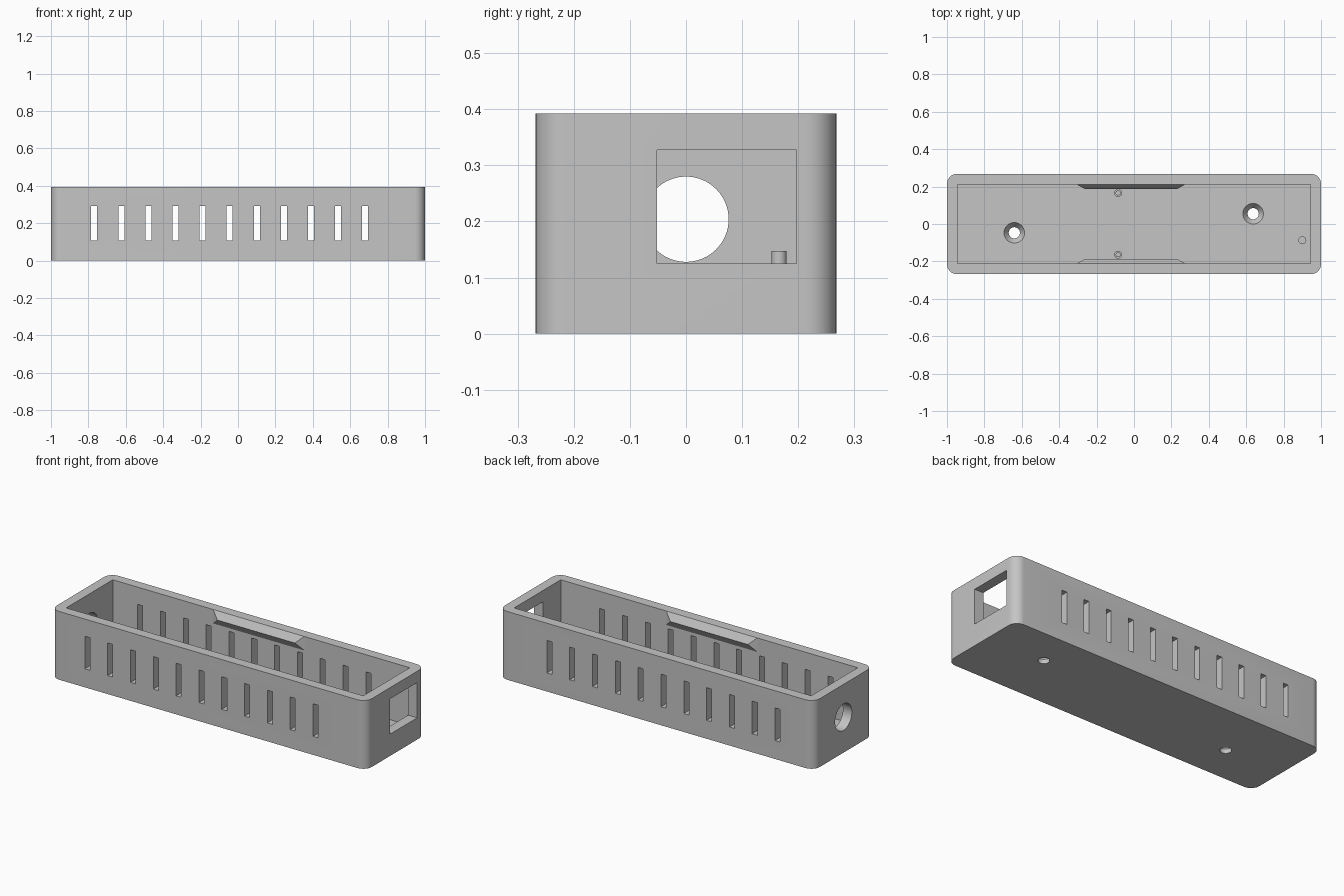
import bpy, bmesh, math
from mathutils import Matrix, Vector

if "Cube" in bpy.data.objects:
    bpy.data.objects.remove(bpy.data.objects["Cube"])

HEIGHT, FLOOR = 0.392, 0.06
grey = bpy.data.materials.new("light grey plastic")
grey.diffuse_color = (0.56, 0.56, 0.56, 1)
grey.use_nodes = True
grey.node_tree.nodes["Principled BSDF"].inputs["Base Color"].default_value = grey.diffuse_color


def finish(name, bm):
    bmesh.ops.recalc_face_normals(bm, faces=bm.faces[:])
    mesh = bpy.data.meshes.new(name)
    bm.to_mesh(mesh)
    bm.free()
    mesh.materials.append(grey)
    ob = bpy.data.objects.new(name, mesh)
    bpy.context.collection.objects.link(ob)
    return ob


def add_box(bm, x0, x1, y0, y1, z0, z1):
    m = Matrix.Translation(((x0 + x1) / 2, (y0 + y1) / 2, (z0 + z1) / 2))
    m = m @ Matrix.Diagonal((x1 - x0, y1 - y0, z1 - z0, 1))
    return bmesh.ops.create_cube(bm, size=1, matrix=m)


def add_lathe(bm, x, y, profile, n=40):
    """Closed round solid from (radius, z) pairs, bottom to top."""
    rings = [[bm.verts.new((x + r * math.cos(2 * math.pi * i / n),
                            y + r * math.sin(2 * math.pi * i / n), z))
              for i in range(n)] for r, z in profile]
    for a, b in zip(rings, rings[1:]):
        for i in range(n):
            j = (i + 1) % n
            bm.faces.new((a[i], a[j], b[j], b[i]))
    bm.faces.new(rings[0][::-1])
    bm.faces.new(rings[-1])


def smooth(ob):
    bpy.ops.object.select_all(action='DESELECT')
    ob.select_set(True)
    bpy.context.view_layer.objects.active = ob
    bpy.ops.object.shade_smooth_by_angle(angle=math.radians(30))


def cut(ob, name, bm):
    cutter = finish(name, bm)
    cutter.hide_render = True
    mod = ob.modifiers.new(name, 'BOOLEAN')
    mod.operation, mod.solver, mod.object = 'DIFFERENCE', 'EXACT', cutter
    bpy.context.view_layer.objects.active = ob
    bpy.ops.object.modifier_apply(modifier=mod.name)
    bpy.data.objects.remove(cutter)


# Case body with rounded upright corners
bm = bmesh.new()
add_box(bm, -1, 1, -0.268, 0.268, 0, HEIGHT)
upright = [e for e in bm.edges
           if abs(e.verts[0].co.z - e.verts[1].co.z) > 0.1]
bmesh.ops.bevel(bm, geom=upright, offset=0.054, segments=10,
                profile=0.5, affect='EDGES')
case = finish("case", bm)

# Open cavity
bm = bmesh.new()
add_box(bm, -0.943, 0.943, -0.211, 0.211, FLOOR, 0.6)
cut(case, "cavity_cutter", bm)

# Vent slots through both long walls
bm = bmesh.new()
for i in range(11):
    x = -0.769 + 0.1449 * i
    add_box(bm, x - 0.016, x + 0.016, -0.4, 0.4, 0.106, 0.293)
cut(case, "slot_cutter", bm)

# Rectangular port on the right end
bm = bmesh.new()
add_box(bm, 0.9, 1.1, -0.052, 0.197, 0.125, 0.327)
cut(case, "port_cutter", bm)

# Round cable hole on the left end
bm = bmesh.new()
m = Matrix.Translation((-1, 0, 0.204)) @ Matrix.Rotation(math.pi / 2, 4, 'Y')
bmesh.ops.create_cone(bm, cap_ends=True, segments=64, radius1=0.076,
                      radius2=0.076, depth=0.2, matrix=m)
cut(case, "cable_hole_cutter", bm)

# Countersunk screw holes in the floor
bm = bmesh.new()
for x, y in ((-0.64, -0.047), (0.637, 0.055)):
    add_lathe(bm, x, y, [(0.03, -0.05), (0.03, 0.025),
                         (0.055, FLOOR), (0.055, 0.1)])
cut(case, "screw_hole_cutter", bm)
smooth(case)

# Stepped board posts with locating pins
for side, y in (("front", -0.164), ("back", 0.166)):
    bm = bmesh.new()
    add_lathe(bm, -0.085, y, [(0.021, FLOOR - 0.01), (0.021, 0.106),
                              (0.0135, 0.106), (0.0135, 0.147)], 32)
    smooth(finish(side + "_board_post", bm))

# Plain support post near the port
bm = bmesh.new()
add_lathe(bm, 0.9, -0.087, [(0.021, FLOOR - 0.01), (0.021, 0.106)], 32)
smooth(finish("support_post", bm))

# Wedge-shaped snap ridges along the top of the long walls
for side, s in (("front", -1), ("back", 1)):
    bm = bmesh.new()
    wall, tip = s * 0.211, s * 0.187
    a, b, c, d, e, f = [bm.verts.new(p) for p in (
        (-0.305, wall, HEIGHT), (0.273, wall, HEIGHT),
        (-0.305, wall, 0.312), (0.273, wall, 0.312),
        (-0.262, tip, 0.352), (0.23, tip, 0.352))]
    for face in ((a, b, f, e), (e, f, d, c), (a, e, c), (b, d, f), (a, c, d, b)):
        bm.faces.new(face)
    finish(side + "_snap_ridge", bm)
